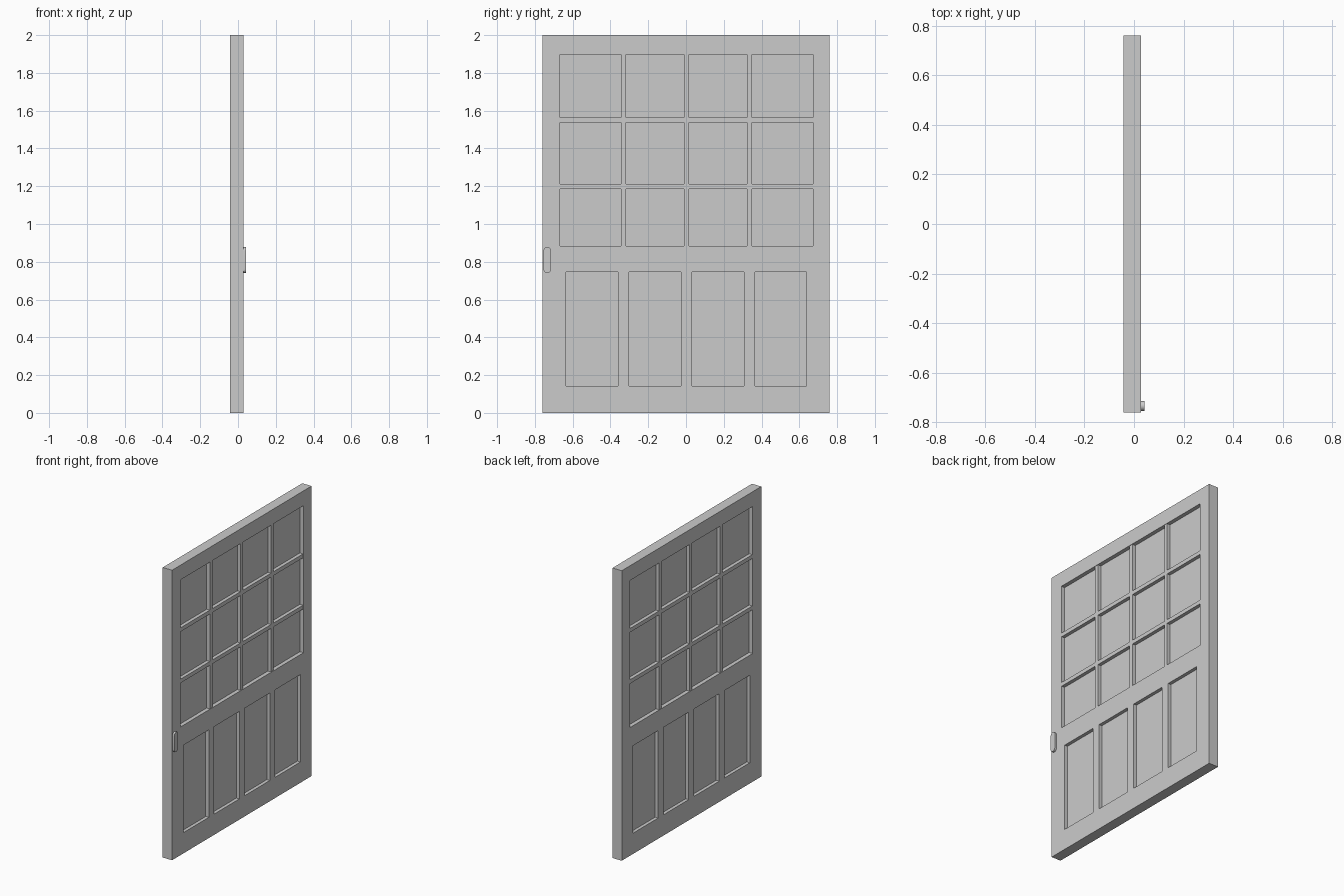
import bpy, bmesh, math
from mathutils import Matrix

if "Cube" in bpy.data.objects:
    bpy.data.objects.remove(bpy.data.objects["Cube"])

X0, X1 = -0.042, 0.029            # back and front faces of the slab
WY, WZ = (-0.667, 0.672), (0.884, 1.898)


def boxes_object(name, boxes):
    """One object made of axis-aligned boxes ((x0,x1),(y0,y1),(z0,z1))."""
    bm = bmesh.new()
    for b in boxes:
        centre = [(lo + hi) / 2 for lo, hi in b]
        size = [hi - lo for lo, hi in b]
        m = Matrix.Translation(centre) @ Matrix.Diagonal((*size, 1))
        bmesh.ops.create_cube(bm, size=1, matrix=m)
    return mesh_object(name, bm)


def mesh_object(name, bm):
    me = bpy.data.meshes.new(name)
    bm.to_mesh(me)
    bm.free()
    ob = bpy.data.objects.new(name, me)
    bpy.context.collection.objects.link(ob)
    return ob


# Door slab with recesses on both faces
door = boxes_object("door_slab", [((X0, X1), (-0.76, 0.76), (0, 2))])


def both_faces(depth, y, z):
    return [((X0 - 0.05, X0 + depth), y, z), ((X1 - depth, X1 + 0.05), y, z)]


cuts = both_faces(0.027, WY, WZ)
for i in range(4):
    y = -0.635 + i * 0.333
    cuts += both_faces(0.023, (y, y + 0.275), (0.143, 0.746))
cutter = boxes_object("recess_cutter", cuts)
cutter.hide_render = True
mod = door.modifiers.new("recesses", 'BOOLEAN')
mod.operation, mod.solver, mod.object = 'DIFFERENCE', 'EXACT', cutter
bpy.context.view_layer.objects.active = door
bpy.ops.object.modifier_apply(modifier=mod.name)
bpy.data.objects.remove(cutter)

# Window bars, set just behind each face: full uprights, rails between them
bar_x = (X0 + 0.003, X1 - 0.003)
uprights = [(-0.344, -0.317), (-0.011, 0.016), (0.323, 0.350)]
rails = [(1.184, 1.211), (1.538, 1.565)]
bars = [(bar_x, y, WZ) for y in uprights]
edges = [WY[0]] + [v for u in uprights for v in u] + [WY[1]]
for z in rails:
    bars += [(bar_x, (a, b), z) for a, b in zip(edges[::2], edges[1::2])]
boxes_object("window_bars", bars)

# Handle: rounded oblong plate on the front face
r, yc, za, zb = 0.020, -0.734, 0.740, 0.878
bm = bmesh.new()
verts = []
for zc, start in ((zb - r, 0), (za + r, math.pi)):
    for i in range(13):
        a = start + math.pi * i / 12
        verts.append(bm.verts.new((X1 - 0.002, yc + r * math.cos(a), zc + r * math.sin(a))))
face = bm.faces.new(verts)
ext = bmesh.ops.extrude_face_region(bm, geom=[face], use_keep_orig=True)
bmesh.ops.translate(bm, vec=(0.015, 0, 0),
                    verts=[v for v in ext["geom"] if isinstance(v, bmesh.types.BMVert)])
bmesh.ops.recalc_face_normals(bm, faces=bm.faces)
handle = mesh_object("handle", bm)
bpy.ops.object.select_all(action='DESELECT')
handle.select_set(True)
bpy.context.view_layer.objects.active = handle
bpy.ops.object.shade_smooth_by_angle(angle=math.radians(30))
